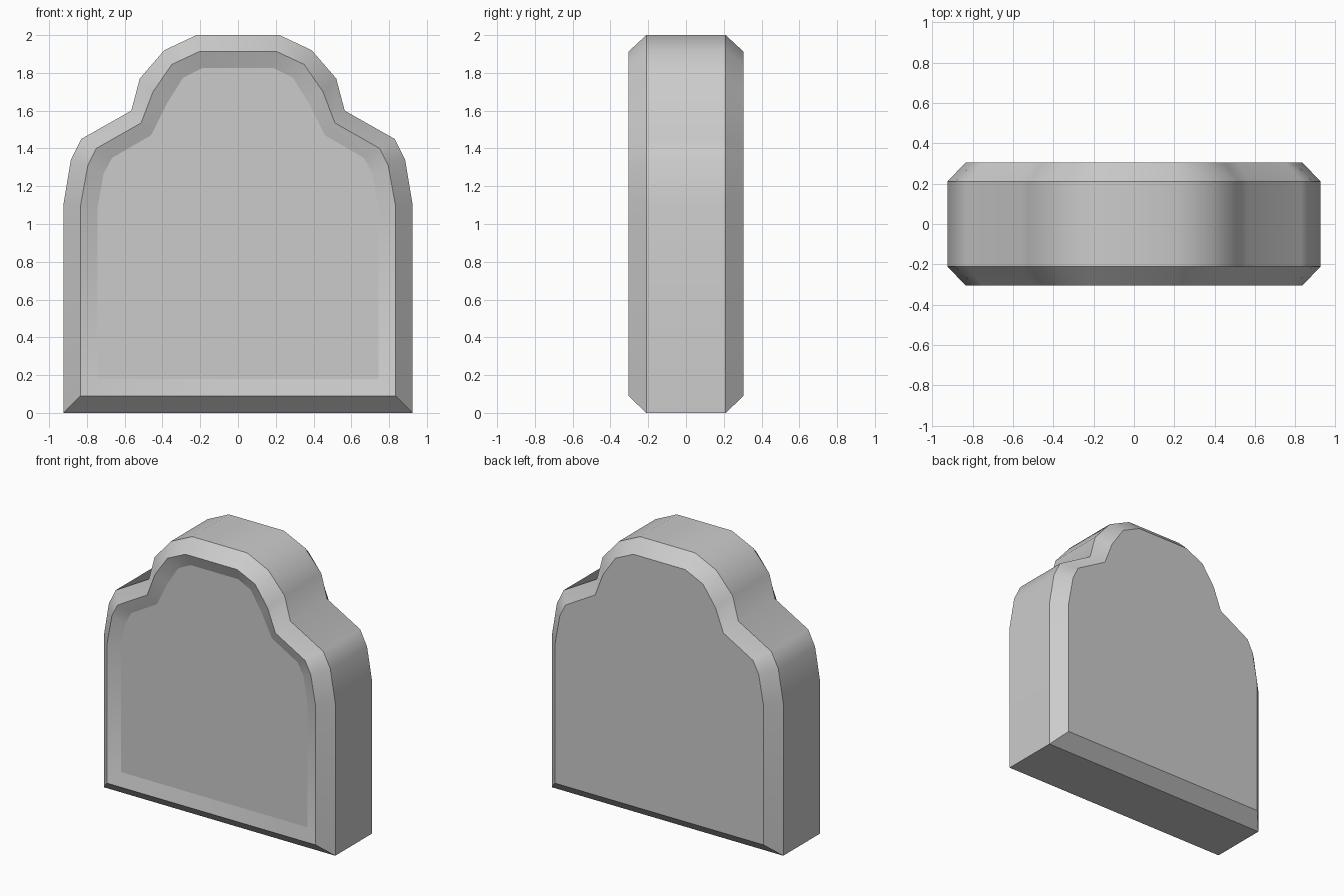
import bpy, bmesh, math

if "Cube" in bpy.data.objects:
    bpy.data.objects.remove(bpy.data.objects["Cube"])

# Right half of each outline, bottom to top (x, z)
OUTER = [(.925, 0), (.925, 1.10), (.885, 1.34), (.83, 1.45),
         (.565, 1.60), (.52, 1.77), (.39, 1.92), (.22, 2.0)]
RIM = [(.835, .09), (.835, 1.09), (.795, 1.31), (.75, 1.40),
       (.513, 1.535), (.45, 1.70), (.35, 1.845), (.207, 1.912)]
PANEL = [(.745, .18), (.745, 1.075), (.712, 1.265), (.667, 1.35),
         (.46, 1.47), (.375, 1.64), (.29, 1.775), (.19, 1.825)]

bm = bmesh.new()


def ring(half, y):
    pts = half + [(-x, z) for x, z in reversed(half)]
    return [bm.verts.new((x, y, z)) for x, z in pts]


# Sunken front panel, front rim, side wall, back bevel
rings = [ring(PANEL, -.27), ring(RIM, -.305), ring(OUTER, -.21),
         ring(OUTER, .21), ring(RIM, .305)]
n = len(rings[0])
for a, b in zip(rings, rings[1:]):
    for i in range(n):
        j = (i + 1) % n
        bm.faces.new((a[i], a[j], b[j], b[i]))
bm.faces.new(rings[0])
bm.faces.new(rings[-1])
bmesh.ops.recalc_face_normals(bm, faces=bm.faces[:])

# Smooth around the outline, crisp at the bevel lines and square corners
for f in bm.faces:
    f.smooth = True
for r in rings:
    for i in range(n):
        bm.edges.get((r[i], r[(i + 1) % n])).smooth = False
for e in bm.edges:
    if e.calc_face_angle(0) > math.radians(50):
        e.smooth = False

mesh = bpy.data.meshes.new("headstone_slab")
bm.to_mesh(mesh)
bm.free()
slab = bpy.data.objects.new("headstone_slab", mesh)
bpy.context.collection.objects.link(slab)
